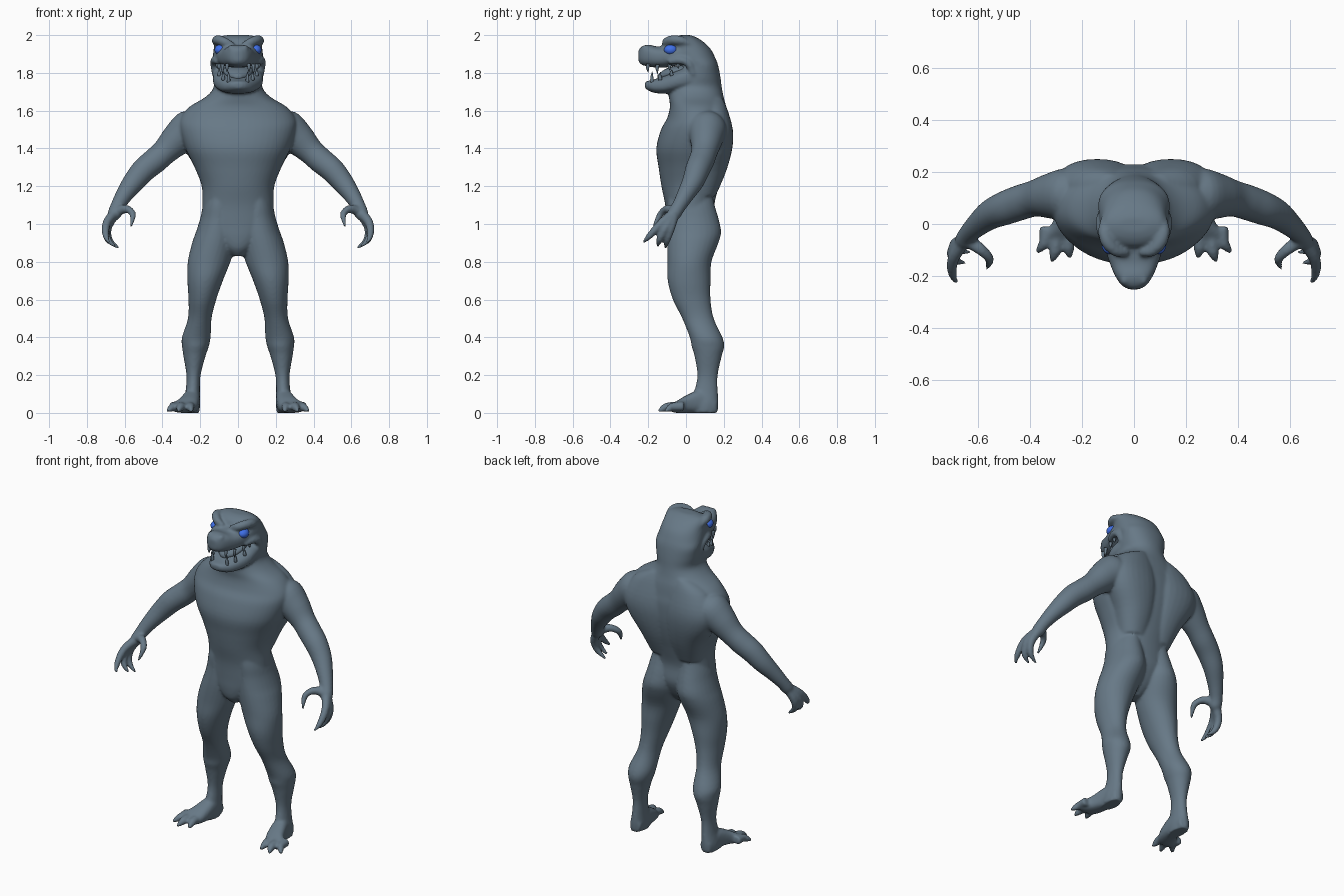
import bpy, bmesh, math
from mathutils import Vector


def catmull(a, b, c, d, t):
    return 0.5 * (2 * b + (c - a) * t + (2 * a - 5 * b + 4 * c - d) * t * t
                  + (3 * b - a - 3 * c + d) * t ** 3)


def loft(bm, rows, both=False, p=2.0, n=28, steps=4):
    """Closed skin through rows of (centre, u radius, v radius), optionally on both sides."""
    k, fine = len(rows), []
    for i in range(k - 1):
        q = [rows[max(i - 1, 0)], rows[i], rows[i + 1], rows[min(i + 2, k - 1)]]
        for s in range(steps):
            fine.append([catmull(q[0][j], q[1][j], q[2][j], q[3][j], s / steps) for j in range(3)])
    fine.append(rows[-1])
    for side in ((1, -1) if both else (1,)):
        rings = []
        for c, u, v in fine:
            ring = []
            for m in range(n):
                a = 2 * math.pi * m / n
                ca, sa = math.cos(a), math.sin(a)
                co = (c + u * math.copysign(abs(ca) ** (2 / p), ca)
                      + v * math.copysign(abs(sa) ** (2 / p), sa))
                ring.append(bm.verts.new((co.x * side, co.y, co.z)))
            rings.append(ring)
        for r0, r1 in zip(rings, rings[1:]):
            for m in range(n):
                bm.faces.new((r0[m], r0[(m + 1) % n], r1[(m + 1) % n], r1[m]))
        bm.faces.new(rings[0][::-1])
        bm.faces.new(rings[-1])


def upright(rows):
    """Rows of (z, x_min, x_max, y_front, y_back)."""
    return [(Vector(((a + b) / 2, (f + k) / 2, z)), Vector(((b - a) / 2, 0, 0)),
             Vector((0, (k - f) / 2, 0))) for z, a, b, f, k in rows]


def lengthwise(rows):
    """Rows of (y, x, half_width, z_low, z_high)."""
    return [(Vector((x, y, (lo + hi) / 2)), Vector((w, 0, 0)), Vector((0, 0, (hi - lo) / 2)))
            for y, x, w, lo, hi in rows]


def tube(rows):
    """Rows of (x, y, z, radius) along a path."""
    pts = [Vector(r[:3]) for r in rows]
    out, u = [], None
    for i, r in enumerate(rows):
        t = (pts[min(i + 1, len(pts) - 1)] - pts[max(i - 1, 0)]).normalized()
        u = t.orthogonal() if u is None else u - t * u.dot(t)
        u = u.normalized()
        out.append((pts[i], u * r[3], t.cross(u) * r[3]))
    return out


def finish(name, bm, mat):
    bmesh.ops.recalc_face_normals(bm, faces=bm.faces)
    me = bpy.data.meshes.new(name)
    bm.to_mesh(me)
    bm.free()
    me.shade_smooth()
    me.materials.append(mat)
    ob = bpy.data.objects.new(name, me)
    bpy.context.collection.objects.link(ob)
    return ob


slate = bpy.data.materials.new("slate")
slate.diffuse_color = (.135, .19, .24, 1)
blue = bpy.data.materials.new("eye_blue")
blue.diffuse_color = (.05, .16, .8, 1)

body = bmesh.new()

# torso, neck and skull: (z, half width, front, back)
trunk = [(.83, .03, -.055, .04), (.87, .08, -.088, .09), (.93, .145, -.10, .13),
         (1.0, .19, -.103, .155), (1.1, .188, -.11, .15), (1.2, .192, -.13, .175),
         (1.3, .23, -.145, .205), (1.4, .278, -.157, .225), (1.5, .308, -.132, .23),
         (1.56, .305, -.10, .222), (1.62, .258, -.085, .213), (1.67, .175, -.09, .20),
         (1.72, .13, -.09, .19), (1.78, .133, -.05, .182), (1.84, .137, -.02, .17),
         (1.88, .135, -.07, .155), (1.93, .128, -.095, .128), (1.97, .122, -.085, .085),
         (1.99, .105, -.06, .05), (2.0, .06, -.03, .025)]
loft(body, upright([(z, -w, w, f, b) for z, w, f, b in trunk]), p=2.15, n=48)

# back muscles either side of the spine
loft(body, upright([(1.67, .04, .13, .1, .19), (1.61, .0, .24, .06, .218), (1.5, -.02, .305, .04, .248),
                    (1.4, -.02, .285, .04, .245), (1.28, -.01, .215, .02, .213),
                    (1.15, .01, .165, .0, .158)]), both=True, p=2.2)

# legs, running up into the hips
loft(body, upright([
    (1.2, .03, .15, -.09, .13), (1.1, .015, .184, -.098, .152), (1.03, .008, .2, -.096, .172),
    (.96, .004, .222, -.099, .186), (.9, .01, .243, -.10, .172), (.8, .04, .266, -.098, .135),
    (.7, .08, .268, -.097, .13), (.6, .115, .262, -.07, .13), (.5, .14, .265, -.02, .147),
    (.4, .145, .297, .02, .193), (.35, .155, .296, .03, .202), (.3, .172, .289, .045, .189),
    (.2, .198, .273, .06, .168), (.12, .202, .277, .045, .168), (.05, .2, .29, .02, .172),
    (0, .205, .288, .02, .167)]), both=True)

# feet and toes
loft(body, lengthwise([(.16, .243, .035, 0, .07), (.08, .245, .045, 0, .12),
                       (0, .262, .055, 0, .092), (-.05, .288, .066, 0, .062),
                       (-.075, .295, .055, .004, .045)]), both=True, p=2.6)
for mid, tip in (((.253, -.085), (.247, -.132)), ((.303, -.1), (.317, -.147)), ((.343, -.07), (.374, -.11))):
    loft(body, tube([(mid[0] - .003, mid[1] + .06, .034, .026), (*mid, .032, .023),
                     ((mid[0] + tip[0]) / 2, (mid[1] + tip[1]) / 2, .022, .018),
                     (*tip, .009, .007)]), both=True, n=16)

# arms
loft(body, tube([(.17, .11, 1.52, .08), (.26, .112, 1.5, .102), (.32, .108, 1.45, .088),
                 (.385, .098, 1.385, .07), (.44, .082, 1.335, .068), (.5, .06, 1.285, .065),
                 (.555, .035, 1.22, .057), (.605, -.005, 1.15, .045), (.64, -.04, 1.09, .037),
                 (.655, -.065, 1.05, .036), (.66, -.08, 1.03, .022)]), both=True)

# fingers and thumb, each a curved claw
for a, b, c in (((.695, -.13, 1.005), (.7, -.19, .94), (.683, -.228, .9)),
                ((.698, -.105, .985), (.69, -.14, .92), (.65, -.15, .88)),
                ((.69, -.08, .98), (.68, -.1, .915), (.632, -.11, .872)),
                ((.595, -.095, 1.08), (.557, -.135, 1.052), (.567, -.172, .985))):
    loft(body, tube([(.65, -.06, 1.06, .028), (*a, .023), (*b, .018), (*c, .007)]), both=True, n=16)

# upper snout
loft(body, lengthwise([(.02, 0, .132, 1.86, 1.96), (-.08, 0, .116, 1.832, 1.95),
                       (-.15, 0, .094, 1.828, 1.94), (-.2, 0, .073, 1.834, 1.95),
                       (-.235, 0, .049, 1.843, 1.94), (-.252, 0, .02, 1.862, 1.92)]), p=2.6)
# lower jaw
loft(body, lengthwise([(.05, 0, .13, 1.71, 1.85), (-.04, 0, .132, 1.70, 1.82),
                       (-.11, 0, .108, 1.69, 1.787), (-.17, 0, .078, 1.695, 1.765),
                       (-.205, 0, .048, 1.71, 1.757), (-.218, 0, .022, 1.722, 1.75)]), p=2.6)
# brow ridges, nostril bumps and cheeks
loft(body, tube([(.025, -.11, 1.946, .014), (.065, -.105, 1.962, .023), (.1, -.072, 1.974, .026),
                 (.115, -.025, 1.97, .024), (.113, .03, 1.95, .012)]), both=True, n=16)
loft(body, tube([(.03, -.19, 1.93, .016), (.036, -.22, 1.93, .018), (.032, -.236, 1.918, .01)]),
     both=True, n=16)
loft(body, tube([(.105, -.09, 1.858, .014), (.12, -.035, 1.868, .022), (.124, .015, 1.85, .023),
                 (.118, .04, 1.79, .02)]), both=True, n=16)

# fuse everything into one smooth skin
skin = finish("body", body, slate)
rem = skin.modifiers.new("fuse", 'REMESH')
rem.mode = 'VOXEL'
rem.voxel_size = .008
rem.use_smooth_shade = True
soft = skin.modifiers.new("soften", 'SMOOTH')
soft.factor = .5
soft.iterations = 6
bpy.context.view_layer.objects.active = skin
skin.select_set(True)
bpy.ops.object.convert(target='MESH')
if not skin.data.materials:
    skin.data.materials.append(slate)

# teeth: (x, y, base z, length), negative length points down
teeth = bmesh.new()
for x, y, z, h in ((.058, -.2, 1.848, -.045), (.082, -.15, 1.845, -.05),
                   (.1, -.085, 1.845, -.032), (.11, -.04, 1.852, -.03),
                   (.05, -.178, 1.748, .06), (.078, -.135, 1.762, .042),
                   (.1, -.075, 1.785, .032)):
    loft(teeth, tube([(x, y, z, .01), (x, y - .003, z + h * .5, .008), (x, y, z + h, .001)]),
         both=True, n=10, steps=3)
finish("teeth", teeth, slate)

# tongue
tongue = bmesh.new()
loft(tongue, lengthwise([(.03, 0, .075, 1.79, 1.845), (-.05, 0, .08, 1.785, 1.838),
                         (-.11, 0, .06, 1.765, 1.82), (-.15, 0, .015, 1.765, 1.79)]))
finish("tongue", tongue, slate)

# eyes
for side, name in ((1, "left_eye"), (-1, "right_eye")):
    bpy.ops.mesh.primitive_uv_sphere_add(segments=24, ring_count=16, radius=.033,
                                         location=(side * .093, -.08, 1.922))
    eye = bpy.context.object
    eye.name = name
    eye.scale = (.95, 1.1, .85)
    eye.data.materials.append(blue)
    eye.data.shade_smooth()
